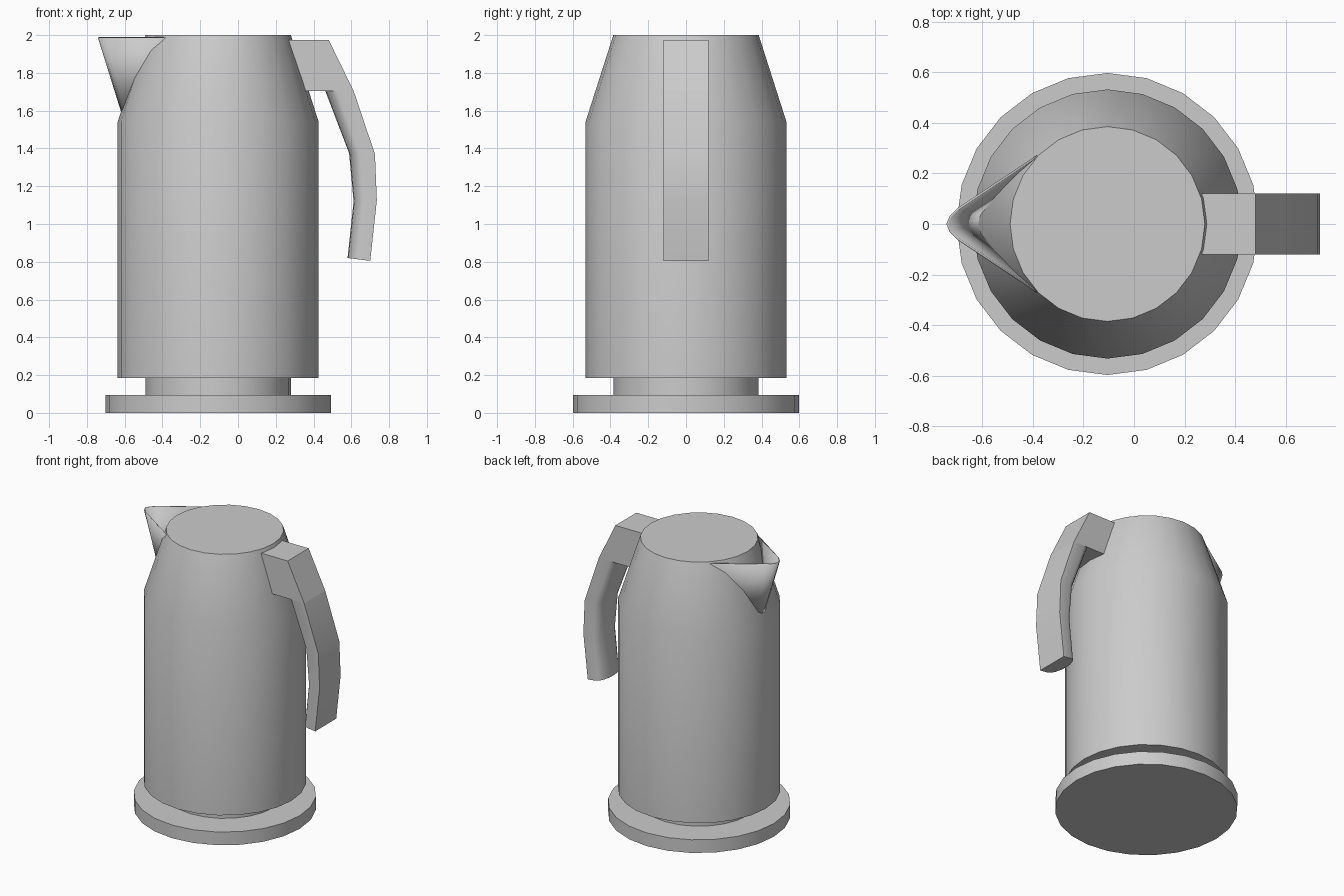
import bpy, bmesh, math

cube = bpy.data.objects.get("Cube")
if cube:
    bpy.data.objects.remove(cube, do_unlink=True)

CX = -0.105  # axis of the jug

grey = bpy.data.materials.new("plain grey")
grey.use_nodes = True
colour = (0.6, 0.6, 0.6, 1)
grey.diffuse_color = colour
next(n for n in grey.node_tree.nodes if n.type == 'BSDF_PRINCIPLED').inputs["Base Color"].default_value = colour


def finish(name, bm, fix=True):
    if fix:
        bmesh.ops.recalc_face_normals(bm, faces=bm.faces)
    mesh = bpy.data.meshes.new(name)
    bm.to_mesh(mesh)
    bm.free()
    mesh.materials.append(grey)
    ob = bpy.data.objects.new(name, mesh)
    bpy.context.collection.objects.link(ob)
    bpy.ops.object.select_all(action='DESELECT')
    ob.select_set(True)
    bpy.context.view_layer.objects.active = ob
    bpy.ops.object.shade_smooth_by_angle(angle=math.radians(35))
    return ob


def loft(bm, rings, closed=True, caps=True):
    """Bridge successive rings of points with quads."""
    loops = [[bm.verts.new(p) for p in ring] for ring in rings]
    n = len(loops[0])
    for a, b in zip(loops, loops[1:]):
        for i in range(n if closed else n - 1):
            j = (i + 1) % n
            bm.faces.new((a[i], a[j], b[j], b[i]))
    if caps:
        bm.faces.new(loops[0])
        bm.faces.new(loops[-1])
    return loops


def turned(name, profile, sides=24):
    bm = bmesh.new()
    angles = [math.tau * i / sides for i in range(sides)]
    loft(bm, [[(CX + r * math.cos(a), r * math.sin(a), z) for a in angles] for r, z in profile])
    return finish(name, bm)


# Round stand, neck and jug body
turned("base_plate", [(0.597, 0), (0.597, 0.095)])
turned("base_neck", [(0.385, 0.09), (0.385, 0.19)])
turned("jug_body", [(0.532, 0.185), (0.532, 1.54), (0.385, 2.0)])

# Pouring spout: open V-shaped lip whose ends sink into the body
half_top = [(-0.36, 0.283), (-0.695, 0.06), (-0.725, 0.03)]
half_low = [(-0.46, 0.133), (-0.598, 0.04), (-0.609, 0.02)]


def lip(half, tip, z):
    return [(x, y, z) for x, y in half] + [(tip, 0, z)] + [(x, -y, z) for x, y in reversed(half)]


bm = bmesh.new()
loft(bm, [lip(half_low, -0.612, 1.585), lip(half_top, -0.738, 1.988)], closed=False, caps=False)
spout = finish("spout", bm, fix=False)
wall = spout.modifiers.new("wall", 'SOLIDIFY')
wall.thickness = 0.008
wall.offset = 0

# Handle grip: flat outside, rounded inside, swept down four stations
W = 0.12
# each station: outer x, outer z, side x, side z, inner x, inner z
stations = [
    (0.612, 1.705, 0.522, 1.705, 0.462, 1.705),
    (0.725, 1.37, 0.645, 1.375, 0.588, 1.375),
    (0.735, 1.125, 0.666, 1.12, 0.612, 1.12),
    (0.70, 0.805, 0.636, 0.813, 0.58, 0.82),
]


def section(ox, oz, sx, sz, ix, iz, steps=8):
    ring = [(ox, -W, oz), (ox, W, oz)]
    for k in range(steps + 1):
        a = math.pi * k / steps
        t = math.sin(a)
        ring.append((sx + (ix - sx) * t, W * math.cos(a), sz + (iz - sz) * t))
    return ring


bm = bmesh.new()
rings = loft(bm, [section(*s) for s in stations])

# Handle bracket: slanted block joining the grip to the body
bracket = [(0.25, 1.975), (0.48, 1.975), (0.612, 1.705), (0.30, 1.705)]
loft(bm, [[(x, y, z) for x, z in bracket] for y in (-W, W)])
bmesh.ops.delete(bm, geom=[f for f in bm.faces if len(f.verts) == len(rings[0])
                           and f.calc_center_median().z > 1.6], context='FACES_ONLY')
bmesh.ops.remove_doubles(bm, verts=bm.verts, dist=0.0005)
finish("handle", bm)
